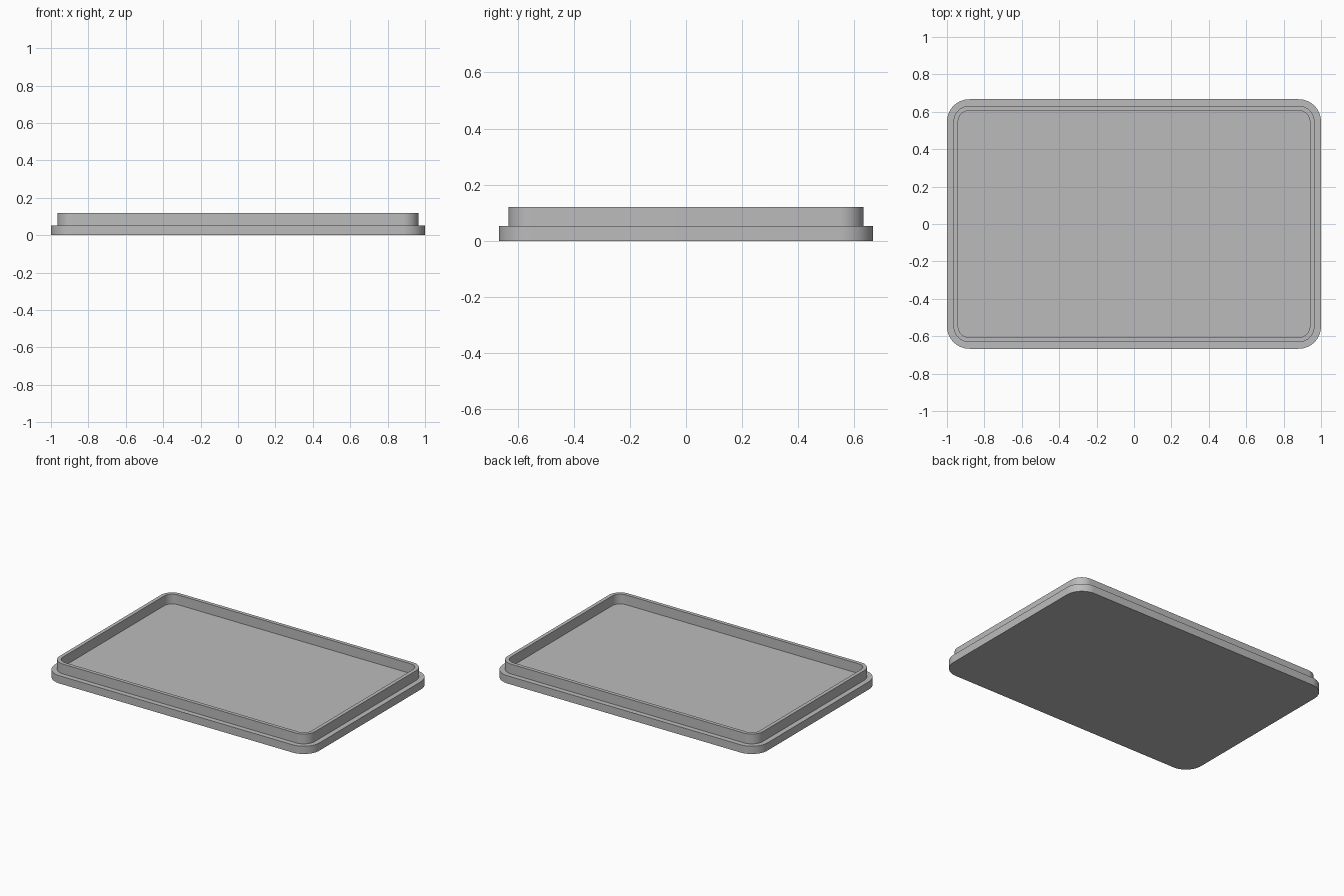
import bpy, bmesh, math

if "Cube" in bpy.data.objects:
    bpy.data.objects.remove(bpy.data.objects["Cube"])

SEGMENTS = 16          # per rounded corner
BASE_TOP, RIM_TOP = 0.053, 0.12

grey = bpy.data.materials.new("grey plastic")
grey.diffuse_color = (0.5, 0.5, 0.5, 1)
grey.use_nodes = True
grey.node_tree.nodes["Principled BSDF"].inputs["Base Color"].default_value = grey.diffuse_color


def rounded_loop(bm, hx, hy, r, z):
    """Ring of vertices around a rounded rectangle."""
    ring = []
    for i, (sx, sy) in enumerate([(1, 1), (-1, 1), (-1, -1), (1, -1)]):
        for k in range(SEGMENTS + 1):
            a = math.pi / 2 * (i + k / SEGMENTS)
            ring.append(bm.verts.new((sx * (hx - r) + r * math.cos(a),
                                      sy * (hy - r) + r * math.sin(a), z)))
    return ring


def bridge(bm, lower, upper):
    n = len(lower)
    for i in range(n):
        j = (i + 1) % n
        bm.faces.new((lower[i], lower[j], upper[j], upper[i]))


# Sections from the underside, up the outside, over the rim, down to the floor
sections = [
    (1.0, 0.667, 0.12, 0.0),
    (1.0, 0.667, 0.12, BASE_TOP),
    (0.965, 0.632, 0.085, BASE_TOP),
    (0.965, 0.632, 0.085, RIM_TOP),
    (0.94, 0.607, 0.06, RIM_TOP),
    (0.94, 0.607, 0.06, BASE_TOP),
]
bm = bmesh.new()
rings = [rounded_loop(bm, *s) for s in sections]
for lower, upper in zip(rings, rings[1:]):
    bridge(bm, lower, upper)
bm.faces.new(rings[0][::-1])   # underside
bm.faces.new(rings[-1])        # tray floor

mesh = bpy.data.meshes.new("lid")
bm.to_mesh(mesh)
bm.free()
mesh.materials.append(grey)
lid = bpy.data.objects.new("lid", mesh)
bpy.context.collection.objects.link(lid)

# Smooth corners, sharp edges
bpy.context.view_layer.objects.active = lid
lid.select_set(True)
bpy.ops.object.shade_smooth_by_angle(angle=math.radians(30))
